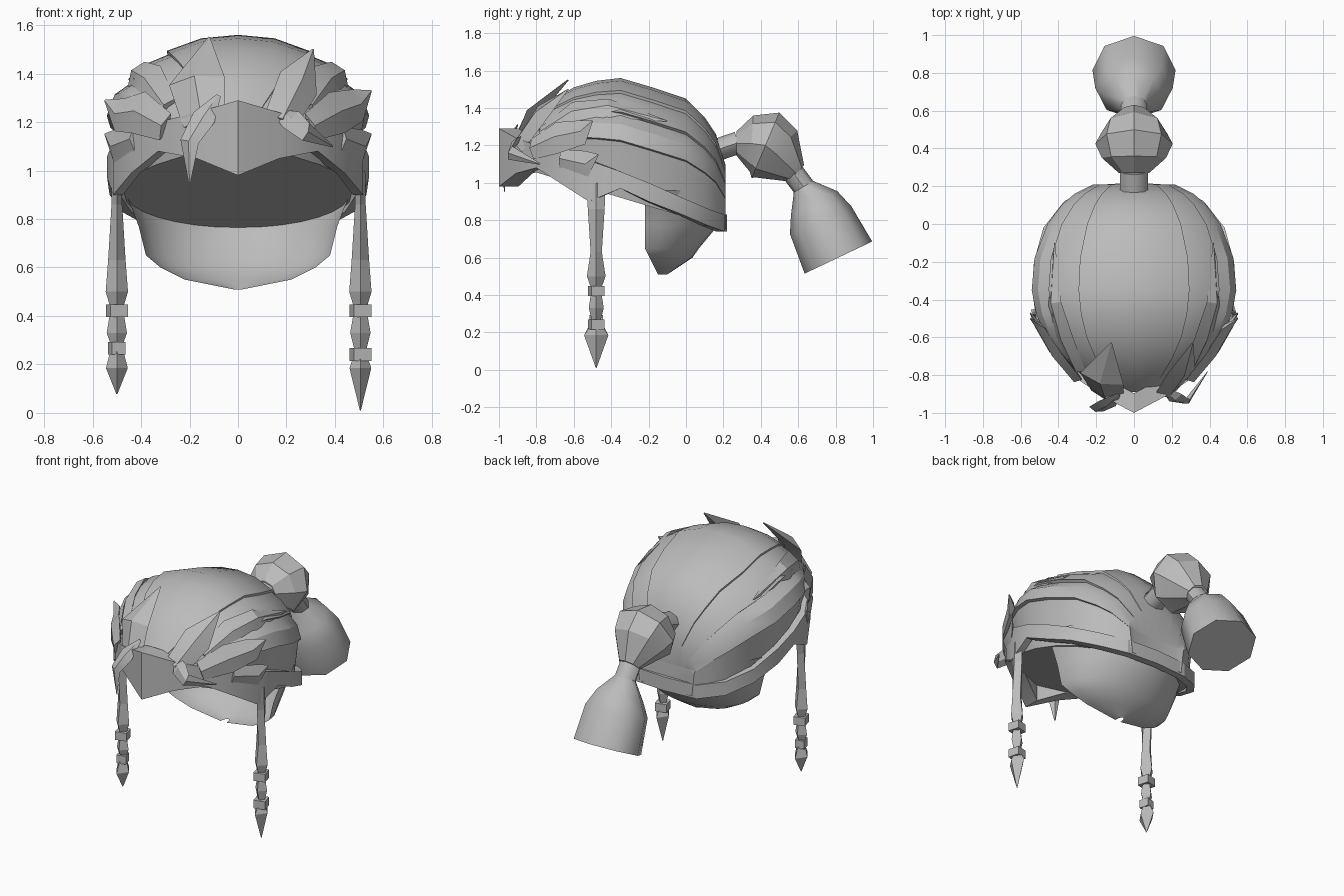
import bpy, bmesh, math
from mathutils import Vector

cube = bpy.data.objects.get("Cube")
if cube:
    bpy.data.objects.remove(cube, do_unlink=True)

grey = bpy.data.materials.new("hair grey")
grey.use_nodes = True
grey.diffuse_color = (0.5, 0.5, 0.5, 1)
grey.node_tree.nodes["Principled BSDF"].inputs["Base Color"].default_value = (0.5, 0.5, 0.5, 1)

HEAD = Vector((0, -0.35, 1.1))


def loft(name, rings, closed=True, caps=True, smooth=35):
    """Skin a list of point rings with quads."""
    bm = bmesh.new()
    vs = [[bm.verts.new(p) for p in r] for r in rings]
    n = len(vs[0])
    for a, b in zip(vs, vs[1:]):
        for i in range(n if closed else n - 1):
            j = (i + 1) % n
            bm.faces.new((a[i], a[j], b[j], b[i]))
    if caps:
        bm.faces.new(vs[0][::-1])
        bm.faces.new(vs[-1])
    bmesh.ops.remove_doubles(bm, verts=bm.verts, dist=0.0005)
    bmesh.ops.recalc_face_normals(bm, faces=bm.faces)
    me = bpy.data.meshes.new(name)
    bm.to_mesh(me)
    bm.free()
    me.materials.append(grey)
    ob = bpy.data.objects.new(name, me)
    bpy.context.collection.objects.link(ob)
    bpy.ops.object.select_all(action="DESELECT")
    ob.select_set(True)
    bpy.context.view_layer.objects.active = ob
    if smooth:
        bpy.ops.object.shade_smooth_by_angle(angle=math.radians(smooth))
    return ob


def tube(name, stations, sides=8, smooth=50):
    """Tube in the x = 0 plane; each station is (y, z, x radius, other radius)."""
    rings = []
    for i, (y, z, rx, rn) in enumerate(stations):
        p, q = stations[max(i - 1, 0)], stations[min(i + 1, len(stations) - 1)]
        t = Vector((0, q[0] - p[0], q[1] - p[1])).normalized()
        nrm = Vector((0, -t.z, t.y))
        angles = [2 * math.pi * k / sides for k in range(sides)]
        rings.append([Vector((0, y, z)) + Vector((rx * math.cos(a), 0, 0)) + nrm * rn * math.sin(a)
                      for a in angles])
    return loft(name, rings, smooth=smooth)


def lock(name, path, thick=0.025):
    """Pointed lock lying along the head; each path point is (x, y, z, half width)."""
    pts = [Vector(p[:3]) for p in path]
    rings = []
    for i, p in enumerate(pts):
        t = (pts[min(i + 1, len(pts) - 1)] - pts[max(i - 1, 0)]).normalized()
        out = (p - HEAD).normalized()
        side = t.cross(out).normalized()
        out = side.cross(t)
        w = path[i][3]
        k = thick * min(1, w / 0.04)
        rings.append([p + side * w, p + out * k, p - side * w, p - out * k])
    return loft(name, rings, smooth=25)


def floor_z(y):
    return 0.755 + (0.2 - y) * 0.3


# Crown of hair: cross-sections from front to back, stepped into overlapping locks
crown = [(-0.89, 1.24, 0.14), (-0.8, 1.37, 0.28), (-0.7, 1.45, 0.39), (-0.6, 1.51, 0.47),
         (-0.48, 1.545, 0.525), (-0.35, 1.56, 0.55), (-0.18, 1.51, 0.535), (0, 1.45, 0.465),
         (0.1, 1.35, 0.39), (0.16, 1.26, 0.32), (0.21, 1.1, 0.22)]
steps = [(0, 1), (16, 1), (33, 0.98), (34, 0.94), (45, 0.965), (58, 0.97), (59, 0.925),
         (70, 0.985), (84, 0.99), (85, 0.95), (95, 0.93)]
half = [(math.radians(a), s) for a, s in steps]
profile = [(-a, s) for a, s in reversed(half[1:])] + half
rings = []
for y, top, w in crown:
    low = floor_z(y)
    mid = low + (top - low) * 0.42
    ring = [Vector((s * w * math.sin(a), y, mid + s * (top - mid) * math.cos(a))) for a, s in profile]
    rim = 0.86 * w
    rings.append([Vector((-rim, y, low))] + ring + [Vector((rim, y, low))])
rings.append([Vector((p.x * 0.8, 0.2, min(p.z, 0.92))) for p in rings[-1]])
loft("hair_crown", rings, smooth=30)

# Nape: open bowl of hair under the back
nape = [(0.96, 0.49, 0.4), (0.85, 0.44, 0.4), (0.77, 0.41, 0.39), (0.65, 0.38, 0.29),
        (0.6, 0.32, 0.23), (0.55, 0.22, 0.13), (0.51, 0.02, 0.05)]
rings = []
for z, w, d in nape:
    y0 = -0.22 + 0.07 * max(0, (0.65 - z) / 0.14)
    arc = [math.pi * k / 14 for k in range(15)]
    rings.append([(w * math.cos(a), y0 + d * math.sin(a), z) for a in arc])
loft("nape_hair", rings, closed=False, caps=False, smooth=50)

# Headband: peaked front sweeping into a thin strap behind
band = [(0, -1, 0.98, 1.29), (0.17, -0.91, 1.05, 1.24), (0.33, -0.8, 1.08, 1.2),
        (0.44, -0.66, 0.99, 1.17), (0.515, -0.52, 0.9, 1.12), (0.54, -0.35, 0.97, 1.06),
        (0.53, -0.2, 0.9, 1.0), (0.48, -0.02, 0.83, 0.92), (0.37, 0.12, 0.77, 0.86),
        (0.22, 0.205, 0.74, 0.83), (0, 0.22, 0.74, 0.83)]
loop = band + [(-x, y, a, b) for x, y, a, b in band[-2:0:-1]]
rings = []
for x, y, zb, zt in loop + loop[:1]:
    shrink = 0.84 if y < -0.7 else 0.92
    ix, iy = x * shrink, HEAD.y + (y - HEAD.y) * shrink
    rings.append([(x, y, zb), (x, y, zt), (ix, iy, zt), (ix, iy, zb)])
loft("headband", rings, caps=False, smooth=25)

# Side braids with turned square beads; each station is (height, x half width, y half width)
strand = [(1.0, 0.02, 0.05), (0.86, 0.022, 0.045), (0.63, 0.036, 0.03), (0.5, 0.046, 0.05), (0.43, 0.025, 0.025)]
for name, x, low in (("left", 0.505, 0.0), ("right", -0.5, 0.025)):
    tail = [(0.33, 0.042, 0.04), (0.25 + low, 0.022, 0.02), (0.185, 0.045, 0.065), (0.01 + low * 2.7, 0.002, 0.002)]
    rings = [[(x + w, -0.48, z), (x, -0.48 + d, z), (x - w, -0.48, z), (x, -0.48 - d, z)]
             for z, w, d in strand + tail]
    loft(name + "_braid", rings, smooth=0)
    for z in (0.42, 0.24 + low):
        r = 0.052 if z > 0.4 or low == 0 else 0.042
        turn = [math.radians(60 + 90 * k) for k in range(4)]
        loft(name + "_bead", [[(x + r * math.cos(a), -0.48 + r * math.sin(a), h) for a in turn]
                              for h in (z - 0.025, z + 0.028)], smooth=0)

# Ponytail: stem, bun, tie and flared tail
tube("ponytail_stem", [(0.12, 1.16, 0.075, 0.06), (0.28, 1.215, 0.075, 0.06)])
tube("ponytail_bun", [(0.27, 1.21, 0.08, 0.065), (0.35, 1.21, 0.17, 0.15), (0.425, 1.2, 0.205, 0.19),
                      (0.48, 1.155, 0.175, 0.17), (0.59, 1.05, 0.07, 0.06)], smooth=25)
tube("ponytail_tie", [(0.56, 1.07, 0.07, 0.06), (0.65, 0.95, 0.07, 0.06)])
tube("ponytail_tail", [(0.62, 0.99, 0.06, 0.05), (0.685, 0.89, 0.15, 0.14), (0.72, 0.8, 0.205, 0.18),
                       (0.815, 0.6, 0.22, 0.2)])

# Broad pointed locks swept up from the hairline
lock("front_lock_right", [(-0.14, -0.9, 1.2, 0.09), (-0.17, -0.82, 1.37, 0.12), (-0.12, -0.63, 1.55, 0.004)], 0.035)
lock("front_lock_left", [(0.17, -0.89, 1.2, 0.07), (0.25, -0.78, 1.36, 0.09), (0.31, -0.63, 1.5, 0.004)], 0.035)
for name, s, rise in (("left", 1, 0), ("right", -1, -0.04)):
    lock("side_lock_" + name, [(s * 0.3, -0.82, 1.18, 0.06), (s * 0.41, -0.69, 1.24, 0.09),
                               (s * 0.49, -0.55, 1.27 + rise, 0.07), (s * 0.55, -0.5, 1.33 + rise, 0.004)])
    lock("upper_lock_" + name, [(s * 0.29, -0.77, 1.26, 0.05), (s * 0.37, -0.6, 1.37, 0.08),
                                (s * 0.42, -0.42, 1.4, 0.06), (s * 0.42, -0.1, 1.33, 0.004)])
    lock("low_lock_" + name, [(s * 0.43, -0.67, 1.13, 0.05), (s * 0.51, -0.53, 1.1, 0.07),
                              (s * 0.55, -0.47, 1.15, 0.004)], 0.02)

# Small leaves over the headband
lock("brow_leaf_right", [(-0.08, -0.9, 1.31, 0.01), (-0.14, -0.95, 1.22, 0.05),
                         (-0.2, -0.98, 1.12, 0.04), (-0.2, -0.97, 0.95, 0.004)], 0.015)
lock("brow_leaf_left", [(0.16, -0.87, 1.24, 0.02), (0.22, -0.92, 1.21, 0.05),
                        (0.28, -0.94, 1.16, 0.04), (0.39, -0.78, 1.1, 0.004)], 0.015)
